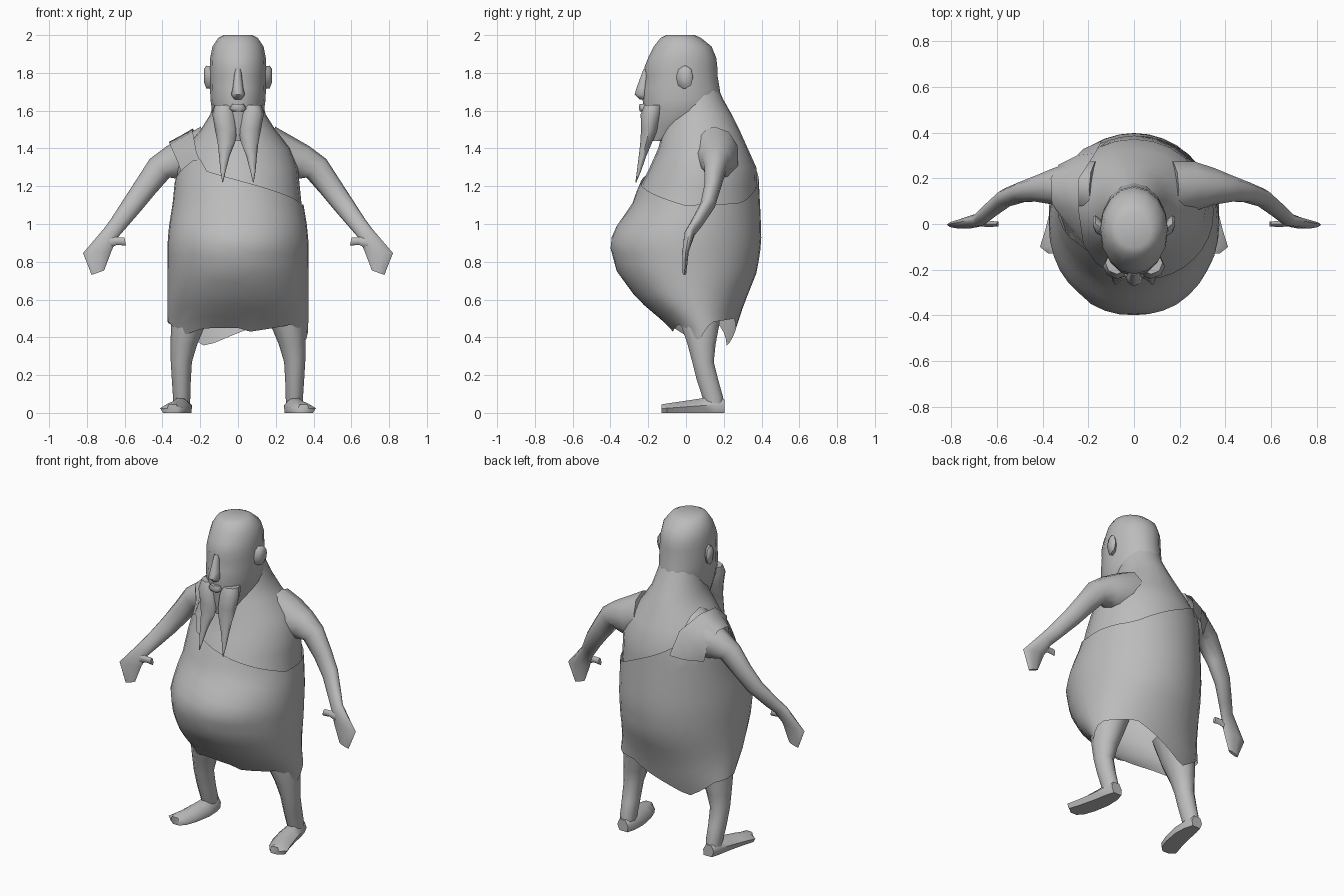
import bpy, math
from mathutils import Vector as V

grey = bpy.data.materials.new("plain grey")
grey.diffuse_color = (0.5, 0.5, 0.5, 1)


def lerp_table(table, t):
    """Linear lookup of rows (key, values...) at key t."""
    if t <= table[0][0]:
        return table[0][1:]
    for p, q in zip(table, table[1:]):
        if t <= q[0]:
            f = (t - p[0]) / (q[0] - p[0])
            return [u + (v - u) * f for u, v in zip(p[1:], q[1:])]
    return table[-1][1:]


def loft(name, rings, caps=True, closed=True, mirror=False, angle=60):
    """Skin a list of equal-length point rings."""
    n = len(rings[0])
    faces = []
    for r in range(len(rings) - 1):
        for i in range(n if closed else n - 1):
            j = (i + 1) % n
            faces.append((r * n + i, r * n + j, (r + 1) * n + j, (r + 1) * n + i))
    if caps:
        faces.append(tuple(reversed(range(n))))
        faces.append(tuple(range((len(rings) - 1) * n, len(rings) * n)))
    verts = [tuple(p) for ring in rings for p in ring]
    for side in ((1, -1) if mirror else (1,)):
        me = bpy.data.meshes.new(name)
        vs = [(x * side, y, z) for x, y, z in verts]
        me.from_pydata(vs, [], faces if side > 0 else [f[::-1] for f in faces])
        me.materials.append(grey)
        label = name if not mirror else ("left_" if side > 0 else "right_") + name
        ob = bpy.data.objects.new(label, me)
        bpy.context.collection.objects.link(ob)
        bpy.ops.object.select_all(action='DESELECT')
        ob.select_set(True)
        bpy.context.view_layer.objects.active = ob
        if caps:
            bpy.ops.object.mode_set(mode='EDIT')
            bpy.ops.mesh.select_all(action='SELECT')
            bpy.ops.mesh.normals_make_consistent(inside=False)
            bpy.ops.object.mode_set(mode='OBJECT')
        bpy.ops.object.shade_smooth_by_angle(angle=math.radians(angle))


def ring(c, u, v, n=10):
    c, u, v = V(c), V(u), V(v)
    return [c + u * math.cos(2 * math.pi * i / n) + v * math.sin(2 * math.pi * i / n)
            for i in range(n)]


def oval(z, w, f, b, n=16, x=0):
    """Level oval of half width w between y = f and y = b."""
    return ring((x, (f + b) / 2, z), (w, 0, 0), (0, (b - f) / 2, 0), n)


# Torso profile: z, half width, front y, back y
TORSO = [(.34, .36, -.02, .225), (.45, .37, -.08, .265), (.52, .37, -.16, .285),
         (.6, .37, -.255, .315), (.75, .37, -.365, .375), (.9, .372, -.405, .397),
         (1.0, .362, -.36, .395), (1.1, .345, -.285, .39), (1.2, .335, -.25, .385),
         (1.3, .325, -.2, .38), (1.4, .285, -.155, .335), (1.5, .205, -.13, .29),
         (1.58, .155, -.1, .25), (1.66, .135, -.08, .205), (1.75, .11, -.05, .165)]


def torso_point(deg, z, off=0.0):
    w, f, b = lerp_table(TORSO, z)
    a = math.radians(deg)
    return V(((w + off) * math.cos(a), (f + b) / 2 + ((b - f) / 2 + off) * math.sin(a), z))


# Bare chest and neck
levels = [1.0, 1.1, 1.2, 1.3, 1.4, 1.5, 1.58, 1.66, 1.75]
loft("chest", [[torso_point(i * 15, z, -.008) for i in range(24)] for z in levels])

# Robe: ragged hem and a slanting upper edge, both given by angle
HEM = [(-180, .48), (-165, .48), (-142, .41), (-117, .45), (-90, .45), (-80, .43), (-38, .47),
       (-15, .37), (15, .48), (60, .5), (118, .35), (150, .46), (180, .48)]
TOP = [(-180, 1.22), (-150, 1.3), (-133, 1.36), (-120, 1.28), (-70, 1.2), (-10, 1.1),
       (45, 1.11), (75, 1.2), (100, 1.27), (130, 1.36), (150, 1.3), (180, 1.22)]
rows = 14
robe = []
for r in range(rows):
    line = []
    for i in range(36):
        d = -180 + i * 10
        h, t = lerp_table(HEM, d)[0], lerp_table(TOP, d)[0]
        line.append(torso_point(d, h + (t - h) * r / (rows - 1), .002))
    robe.append(line)
loft("robe", robe, caps=False)

# Robe strap over one shoulder: inner edge, ridge and outer edge
strap = [((-.17, -.165, 1.26), (-.23, -.13, 1.25), (-.29, -.06, 1.24)),
         ((-.22, -.09, 1.38), (-.26, -.04, 1.36), (-.32, .03, 1.33)),
         ((-.24, .05, 1.49), (-.3, .07, 1.455), (-.36, .09, 1.42)),
         ((-.24, .2, 1.505), (-.3, .2, 1.47), (-.365, .2, 1.435)),
         ((-.17, .31, 1.42), (-.25, .3, 1.38), (-.33, .26, 1.34)),
         ((-.14, .365, 1.28), (-.22, .33, 1.26), (-.3, .25, 1.24))]
loft("robe_strap", strap, caps=False, closed=False)

# Arms: centre, half thickness across the arm, half depth
ARM = [((.16, .15, 1.37), .15, .13), ((.25, .165, 1.345), .125, .115),
       ((.34, .165, 1.325), .095, .085), ((.415, .155, 1.295), .072, .06),
       ((.49, .14, 1.195), .062, .045), ((.56, .115, 1.1), .055, .04),
       ((.635, .055, 1.0), .046, .034), ((.675, .02, .95), .043, .028),
       ((.745, -.003, .852), .076, .018), ((.742, -.008, .742), .035, .01)]
AX = [(.25, 1), (.3, 1), (.4, 1), (.75, .7), (.8, .6), (.8, .6), (.8, .6), (.8, .6),
      (1, -.08), (1, -.35)]
arm = []
for (c, t, d), (ux, uz) in zip(ARM, AX):
    arm.append(ring(c, V((ux, 0, uz)).normalized() * t, (0, d, 0)))
loft("arm", arm, mirror=True)
loft("thumb", [ring((.69, .005, .9), (0, 0, .035), (0, .017, 0), 6),
               ring((.64, .0, .91), (0, 0, .02), (0, .015, 0), 6),
               ring((.597, .0, .907), (.004, 0, .022), (0, .013, 0), 6)], mirror=True)

# Legs: z, centre x, half width, front y, back y
LEG = [(.03, .3, .042, .1, .2), (.08, .298, .046, .085, .2), (.17, .3, .05, .055, .175),
       (.27, .3, .056, .03, .15), (.36, .287, .07, .005, .16), (.46, .265, .09, -.03, .18),
       (.6, .23, .11, -.06, .2)]
loft("leg", [oval(z, w, f, b, 10, x) for z, x, w, f, b in LEG], mirror=True)


# Feet: y, inner x, outer x, top z
def sole(y, x0, x1, h):
    m = (x0 + x1) / 2
    return [(x0, y, 0), (x1 - .015, y, 0), (x1, y, h * .5), (m + .02, y, h), (m - .02, y, h),
            (x0 - .004, y, h * .5)]


loft("foot", [sole(.203, .265, .335, .07), sole(.15, .25, .35, .085), sole(.07, .247, .365, .075),
              sole(-.03, .265, .39, .06), sole(-.1, .29, .412, .05), sole(-.13, .32, .375, .045)],
     mirror=True)

# Head
HEAD = [(1.44, .05, -.2, -.06), (1.52, .1, -.215, .1), (1.6, .138, -.222, .17),
        (1.66, .146, -.23, .185), (1.72, .148, -.225, .178), (1.78, .15, -.215, .168),
        (1.83, .149, -.22, .166), (1.88, .147, -.2, .16), (1.94, .135, -.17, .135),
        (1.985, .105, -.135, .08), (2.0, .075, -.105, .045)]
loft("head", [oval(*h) for h in HEAD])

# Nose, ears and the forked beard
loft("nose", [oval(1.66, .02, -.245, -.2, 8), oval(1.685, .036, -.272, -.2, 8),
              oval(1.72, .028, -.262, -.19, 8), oval(1.82, .016, -.225, -.19, 8)])
loft("ear", [ring((.14, -.02, 1.775), (0, .035, 0), (0, 0, .06), 8),
             ring((.168, .0, 1.778), (0, .038, 0), (0, 0, .06), 8),
             ring((.18, .01, 1.785), (0, .02, 0), (0, 0, .035), 8)], mirror=True)
BEARD = [(1.63, .075, .05, -.22, -.12), (1.58, .074, .062, -.24, -.13),
         (1.5, .062, .06, -.238, -.15), (1.43, .062, .046, -.242, -.18),
         (1.36, .072, .028, -.25, -.21), (1.28, .079, .014, -.26, -.238),
         (1.22, .081, .002, -.268, -.263)]
loft("beard_strand", [oval(z, w, f, b, 8, x) for z, x, w, f, b in BEARD], mirror=True)
loft("lips", [oval(1.595, .03, -.243, -.2, 8), oval(1.612, .045, -.25, -.2, 8),
              oval(1.635, .03, -.246, -.2, 8)])
